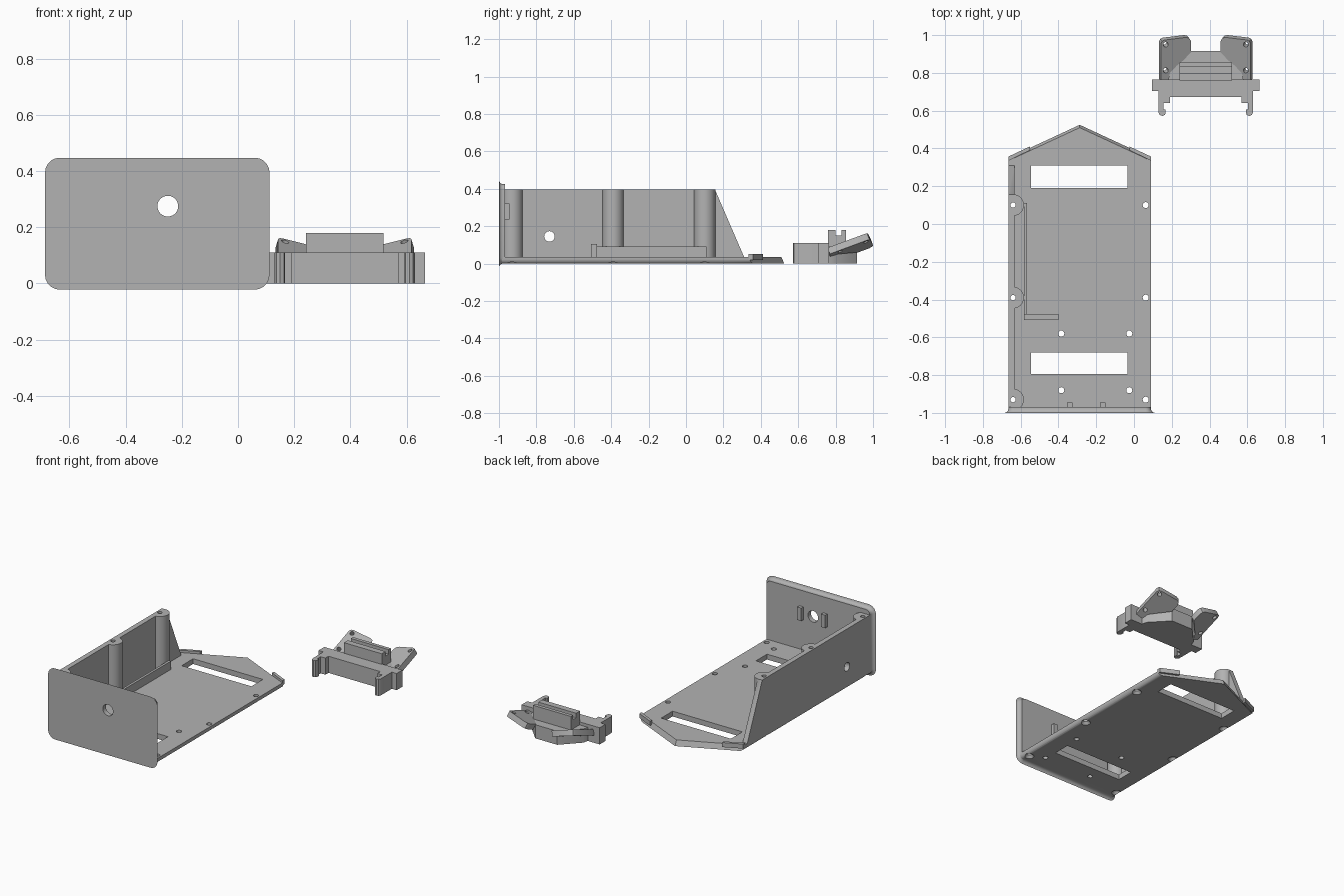
import bpy, bmesh, math
from mathutils import Vector

if "Cube" in bpy.data.objects:
    bpy.data.objects.remove(bpy.data.objects["Cube"])

grey = bpy.data.materials.new("matte grey")
grey.diffuse_color = (0.45, 0.45, 0.45, 1)
grey.use_nodes = True
grey.node_tree.nodes["Principled BSDF"].inputs["Base Color"].default_value = grey.diffuse_color


def finish(name, bm):
    bmesh.ops.recalc_face_normals(bm, faces=bm.faces)
    me = bpy.data.meshes.new(name)
    bm.to_mesh(me)
    bm.free()
    me.materials.append(grey)
    ob = bpy.data.objects.new(name, me)
    bpy.context.collection.objects.link(ob)
    return ob


def loft(bm, low, high):
    a = [bm.verts.new(p) for p in low]
    b = [bm.verts.new(p) for p in high]
    bm.faces.new(a)
    bm.faces.new(b)
    for i in range(len(a)):
        j = (i + 1) % len(a)
        bm.faces.new((a[i], a[j], b[j], b[i]))


def prism(name, pts, lo, hi, axis="z"):
    place = {"z": lambda u, v, w: (u, v, w),
             "x": lambda u, v, w: (w, u, v),
             "y": lambda u, v, w: (u, w, v)}[axis]
    bm = bmesh.new()
    loft(bm, [place(u, v, lo) for u, v in pts], [place(u, v, hi) for u, v in pts])
    return finish(name, bm)


def box(name, x0, x1, y0, y1, z0, z1):
    return prism(name, [(x0, y0), (x1, y0), (x1, y1), (x0, y1)], z0, z1)


def circle(u, v, r, n=28):
    return [(u + r * math.cos(2 * math.pi * i / n), v + r * math.sin(2 * math.pi * i / n))
            for i in range(n)]


def combine(ob, other, op="DIFFERENCE"):
    m = ob.modifiers.new("cut", "BOOLEAN")
    m.operation, m.object, m.solver = op, other, "EXACT"
    bpy.context.view_layer.objects.active = ob
    bpy.ops.object.modifier_apply(modifier=m.name)
    bpy.data.objects.remove(other)


def countersink(x, y):
    bm = bmesh.new()
    loft(bm, [(u, v, -0.005) for u, v in circle(x, y, 0.034)],
         [(u, v, 0.02) for u, v in circle(x, y, 0.014)])
    return finish("countersink_cutter", bm)


L, R = -0.665, 0.09
MID = (L + R) / 2
BOSS_X, BOSS_Y = -0.64, (-0.93, -0.39, 0.10)

# tray floor with pointed, sloped rear edge
bm = bmesh.new()
loft(bm, [(L, -0.985, 0), (R, -0.985, 0), (R, 0.35, 0), (MID, 0.525, 0), (L, 0.35, 0)],
     [(L, -0.985, 0.035), (R, -0.985, 0.035), (R, 0.335, 0.035),
      (MID, 0.51, 0.035), (L, 0.335, 0.035)])
sides = [e for e in bm.edges if all(v.co.z < 0.001 for v in e.verts)
         and abs(e.verts[0].co.x - e.verts[1].co.x) < 0.001]
bmesh.ops.bevel(bm, geom=sides, offset=0.022, segments=4, profile=0.5, affect="EDGES")
floor = finish("tray_floor", bm)

# floor windows and screw holes
for y0, y1 in ((0.19, 0.31), (-0.795, -0.68)):
    combine(floor, box("window_cutter", -0.545, -0.035, y0, y1, -0.1, 0.1))
holes = [(0.062, y) for y in BOSS_Y] + [(x, y) for x in (-0.385, -0.025) for y in (-0.58, -0.88)]
for x, y in holes:
    combine(floor, prism("hole_cutter", circle(x, y, 0.016), -0.1, 0.1))
for y in BOSS_Y:
    combine(floor, prism("hole_cutter", circle(BOSS_X, y, 0.014), -0.1, 0.1))
    combine(floor, countersink(BOSS_X, y))
    combine(floor, countersink(0.062, y))

# side wall with raked rear end and screw bosses
wall = prism("side_wall", [(-0.975, 0.025), (0.315, 0.025), (0.155, 0.395), (-0.975, 0.395)],
             L, -0.632, "x")
for y in BOSS_Y:
    ring = [(u, v) for u, v in circle(BOSS_X, y, 0.057, 48) if u > L + 0.002]
    top = max(ring, key=lambda p: p[1])
    ring = sorted(ring, key=lambda p: math.atan2(p[1] - y, p[0] - BOSS_X))
    combine(wall, prism("boss", ring, 0.025, 0.395), "UNION")
for y in BOSS_Y:
    combine(wall, prism("hole_cutter", circle(BOSS_X, y, 0.014), -0.1, 0.5))
combine(wall, prism("hole_cutter", circle(-0.73, 0.145, 0.028), -0.8, -0.6, "x"))

# front panel with rounded corners and rounded front rim
bm = bmesh.new()
rect = [(L, 0), (R, 0), (R, 0.425), (L, 0.425)]
loft(bm, [(x, -1, z) for x, z in rect], [(x, -0.968, z) for x, z in rect])
corners = [e for e in bm.edges if abs(e.verts[0].co.y - e.verts[1].co.y) > 0.01]
bmesh.ops.bevel(bm, geom=corners, offset=0.03, segments=5, profile=0.5, affect="EDGES")
rim = [e for e in bm.edges if all(v.co.y < -0.999 for v in e.verts)]
bmesh.ops.bevel(bm, geom=rim, offset=0.022, segments=4, profile=0.5, affect="EDGES")
panel = finish("front_panel", bm)
combine(panel, prism("hole_cutter", circle(-0.25, 0.275, 0.037, 36), -1.1, -0.9, "y"))

# small posts beside the panel hole
for x in (-0.34, -0.165):
    box("panel_post", x - 0.015, x + 0.015, -0.97, -0.945, 0.235, 0.32)

# guide rail and its end stop
box("guide_rail", -0.583, -0.567, -0.49, 0.11, 0.03, 0.09)
box("rail_stop", -0.583, -0.40, -0.507, -0.477, 0.03, 0.105)

# clips on the slanted rear edges
for s in (-1, 1):
    half = (R - L) / 2
    pts = [(half, 0.335), (half, 0.357), (half - 0.115, 0.411), (half - 0.115, 0.391)]
    prism("rear_clip", [(MID + s * d, y) for d, y in pts], 0.02, 0.05)

# bracket frame with hooked legs
CX = 0.38
half = [(0.285, 0.765), (0.285, 0.705), (0.25, 0.705), (0.25, 0.59), (0.243, 0.577),
        (0.23, 0.572), (0.217, 0.577), (0.212, 0.59), (0.212, 0.605), (0.224, 0.605),
        (0.224, 0.64), (0.19, 0.64), (0.19, 0.672)]
prism("bracket_frame", [(CX + d, y) for d, y in half]
      + [(CX - d, y) for d, y in reversed(half)], 0, 0.11)

# bracket core behind the frame
core = [(0.20, 0.76), (0.19, 0.80), (0.08, 0.915)]
prism("bracket_core", [(CX + d, y) for d, y in core]
      + [(CX - d, y) for d, y in reversed(core)], 0, 0.09)

# slotted block on top
prism("slotted_block", [(0.76, 0.08), (0.855, 0.08), (0.855, 0.18), (0.832, 0.18),
                        (0.832, 0.15), (0.80, 0.15), (0.80, 0.18), (0.76, 0.18)],
      CX - 0.138, CX + 0.138, "x")

# tilted wings with screw holes
outline = [(0.237, 0.757), (0.237, 0.955), (0.231, 0.968), (0.218, 0.974), (0.105, 0.988),
           (0.088, 0.984), (0.078, 0.968), (0.078, 0.91), (0.18, 0.80), (0.19, 0.757)]
for s in (-1, 1):
    n = Vector((-0.3 * s, -0.37, 1)).normalized()

    def slab(name, pts, up, down):
        top = [Vector((CX + s * d, y, 0.165 + 0.37 * (y - 0.975) + 0.3 * (d - 0.235)))
               for d, y in pts]
        bm = bmesh.new()
        loft(bm, [p - n * down for p in top], [p + n * up for p in top])
        return finish(name, bm)

    wing = slab("bracket_wing", outline, 0, 0.037)
    for y in (0.95, 0.813):
        combine(wing, slab("hole_cutter", circle(0.212, y, 0.013, 20), 0.05, 0.1))

# smooth rounded surfaces, keep edges sharp
bpy.ops.object.select_all(action="SELECT")
bpy.ops.object.shade_smooth_by_angle(angle=math.radians(30))
